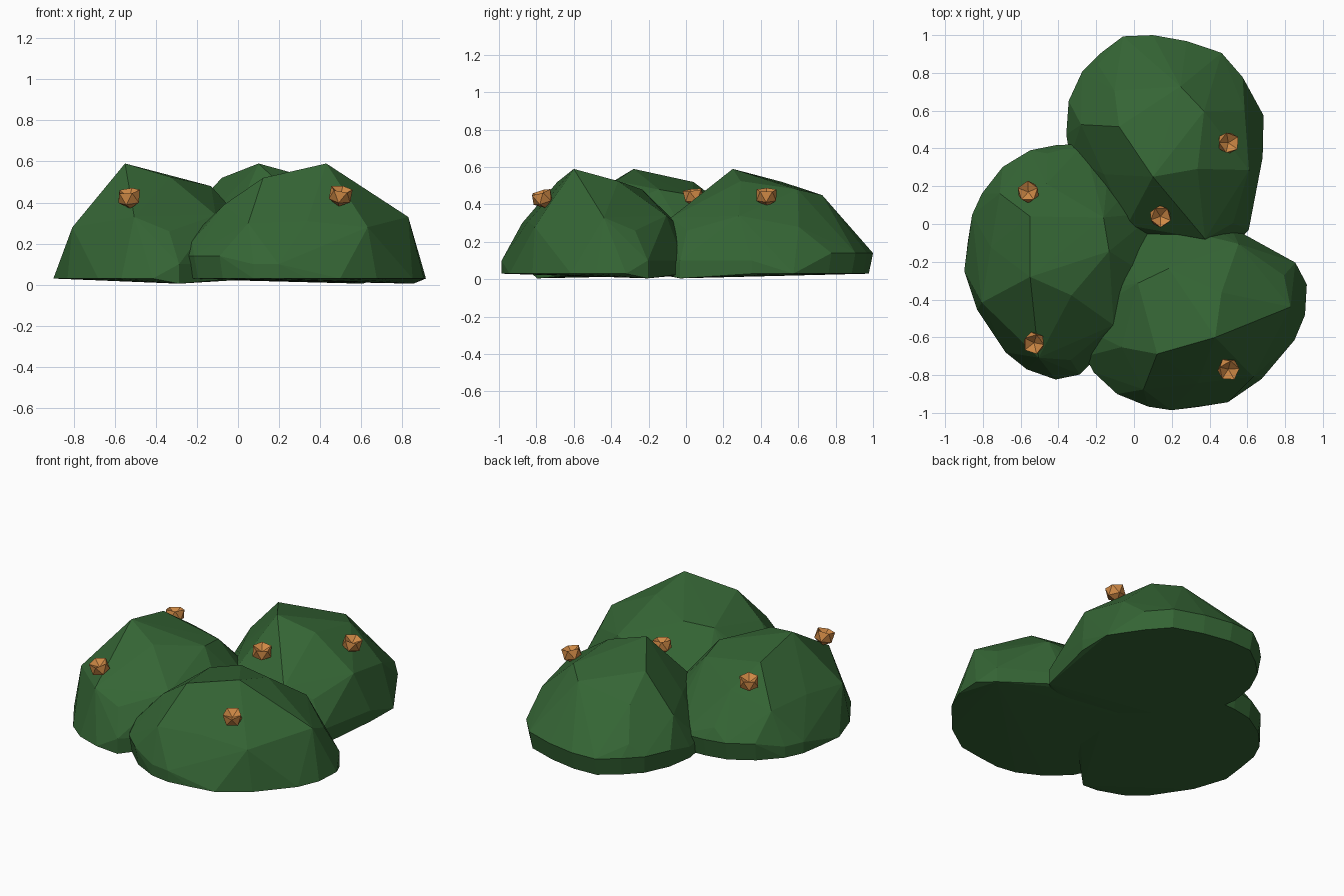
import bpy, bmesh, math
from mathutils import Matrix, Vector

if "Cube" in bpy.data.objects:
    bpy.data.objects.remove(bpy.data.objects["Cube"])


def material(name, color):
    m = bpy.data.materials.new(name)
    m.diffuse_color = (*color, 1)
    m.use_nodes = True
    m.node_tree.nodes["Principled BSDF"].inputs["Base Color"].default_value = m.diffuse_color
    return m


LEAF = material("leaf_green", (0.035, 0.13, 0.035))
BUD = material("bud_orange", (0.62, 0.25, 0.06))

# Shared lump: footprint (angle, radius) around its peak, and facet corners (angle, radius, height)
FOOT = [(-5, .67), (14, .71), (27, .75), (42, .74), (56, .75), (68, .76), (79, .71), (90, .67),
        (104, .6), (120, .51), (133, .45), (150, .38), (175, .35), (212, .33), (252, .42),
        (268, .49), (284, .56), (297, .58), (312, .55), (336, .59)]
FACETS = [(0, 0, .59), (90, .32, .52), (39, .5, .45), (18, .44, .48), (336, .24, .525),
          (296, .49, .26), (276, .43, .33), (143, .26, .31), (208, .29, .28), (80, .5, .39),
          (45, .64, .25), (2, .6, .28), (110, .47, .3), (330, .51, .34), (82, .66, .21)]


def add_object(name, bm, mat):
    mesh = bpy.data.meshes.new(name)
    bm.to_mesh(mesh)
    bm.free()
    mesh.materials.append(mat)
    ob = bpy.data.objects.new(name, mesh)
    bpy.context.collection.objects.link(ob)
    return ob


def lump(name, x, y, turn):
    bm = bmesh.new()
    pts = list(FACETS)
    for a, r in FOOT:
        full = 10 < a < 110
        pts.append((a, r * (.97 if full else 1), .005 if a == 297 else .03))
        if full or a in (120, 133, 297, 336):
            pts.append((a, r, .14 if full else .1))
    for a, r, z in pts:
        t = math.radians(a + turn)
        bm.verts.new((x + r * math.cos(t), y + r * math.sin(t), z))
    res = bmesh.ops.convex_hull(bm, input=bm.verts[:])
    bmesh.ops.delete(bm, geom=[v for v in bm.verts if not v.link_faces], context='VERTS')
    bmesh.ops.recalc_face_normals(bm, faces=bm.faces[:])
    return add_object(name, bm, LEAF)


# Bush: the same lump turned three ways
lump("left_bush_lump", -.55, -.28, 0)
lump("right_bush_lump", .43, -.60, 106)
lump("back_bush_lump", .10, .25, 34)


# Buds: small icosahedra with the top pushed in to form a cup
def bud(name, loc, tilt, spin):
    bm = bmesh.new()
    bmesh.ops.create_icosphere(bm, subdivisions=1, radius=.062)
    top = max(bm.verts, key=lambda v: v.co.z)
    top.co.z = -.005
    rot = Matrix.Rotation(tilt[0], 4, 'X') @ Matrix.Rotation(tilt[1], 4, 'Y')
    bm.transform(Matrix.Translation(Vector(loc)) @ rot @ Matrix.Rotation(spin, 4, 'Z'))
    add_object(name, bm, BUD)


BUDS = [((-.56, .17, .45), (-.15, -.1), .3), ((-.53, -.63, .43), (.25, -.1), 0),
        ((.5, .43, .45), (0, .2), .6), ((.5, -.77, .44), (.3, .15), .2),
        ((.14, .04, .45), (.1, .1), .9)]
for i, b in enumerate(BUDS):
    bud(f"bud_{i + 1}", *b)
